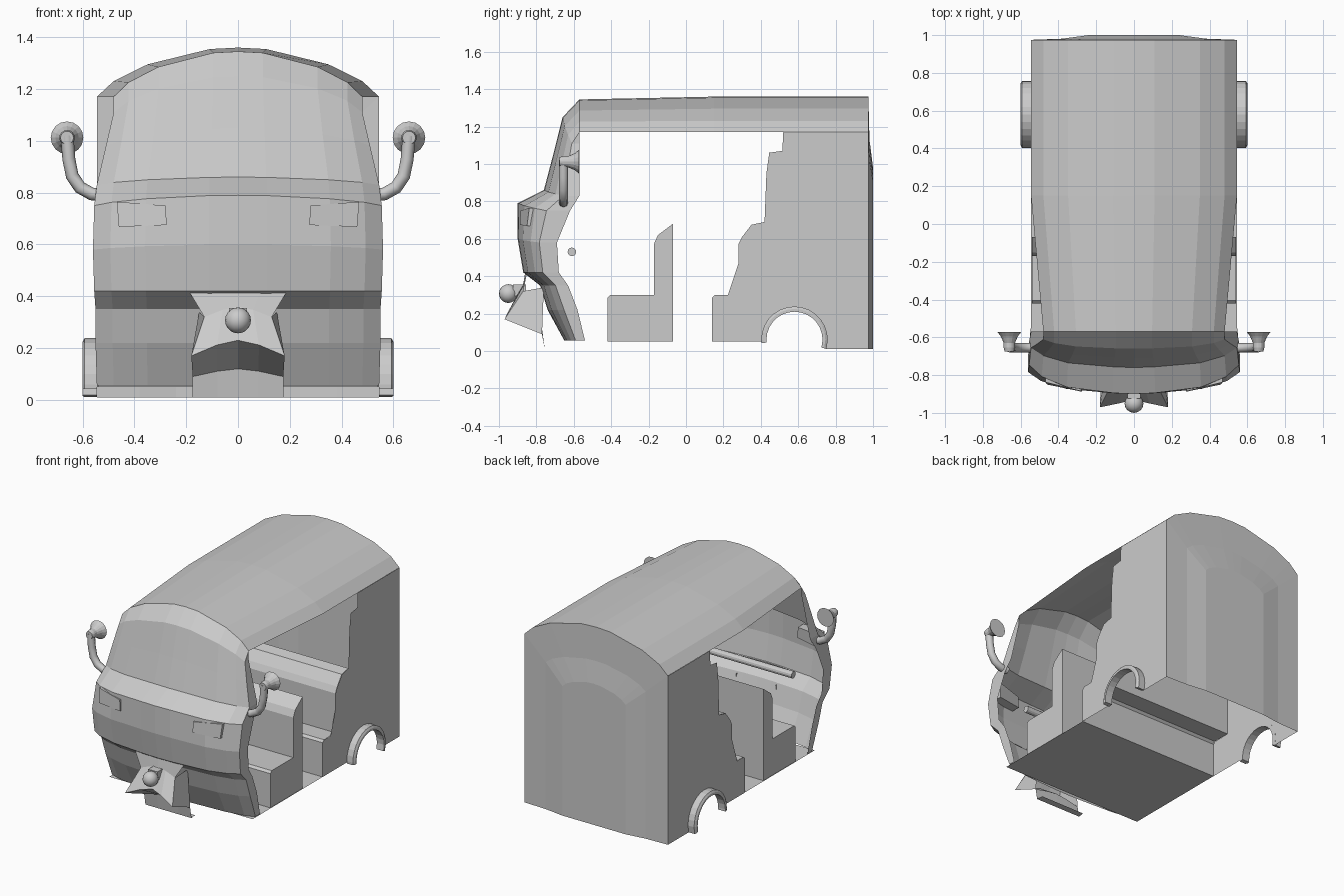
import bpy, bmesh, math
from mathutils import Matrix

if "Cube" in bpy.data.objects:
    bpy.data.objects.remove(bpy.data.objects["Cube"])

grey = bpy.data.materials.new("body_grey")
grey.diffuse_color = (0.6, 0.6, 0.6, 1)
grey.use_nodes = True
grey.node_tree.nodes["Principled BSDF"].inputs["Base Color"].default_value = grey.diffuse_color


def add(name, bm, smooth=False):
    bmesh.ops.remove_doubles(bm, verts=bm.verts, dist=0.0005)
    bmesh.ops.recalc_face_normals(bm, faces=bm.faces)
    me = bpy.data.meshes.new(name)
    bm.to_mesh(me)
    bm.free()
    me.materials.append(grey)
    for p in me.polygons:
        p.use_smooth = smooth
    ob = bpy.data.objects.new(name, me)
    bpy.context.collection.objects.link(ob)
    return ob


def loft(name, rows, closed=False, caps=(False, False), extra=(), smooth=False):
    """Skin a list of equal-length point rows; optional end caps and extra faces."""
    bm = bmesh.new()
    vs = [[bm.verts.new(p) for p in r] for r in rows]
    n = len(rows[0])
    for a, b in zip(vs, vs[1:]):
        for i in range(n if closed else n - 1):
            j = (i + 1) % n
            bm.faces.new((a[i], a[j], b[j], b[i]))
    for row, cap in zip((vs[0], vs[-1]), caps):
        if cap:
            bm.faces.new(row)
    for poly in extra:
        bm.faces.new([bm.verts.new(p) for p in poly])
    return add(name, bm, smooth)


def across(name, profile, hw, closed=True):
    """Extrude a (y, z) side profile across the width."""
    rows = [[(x, y, z) for y, z in profile] for x in (-hw, hw)]
    return loft(name, rows, closed, (closed, closed))


# Shared half cross-section: width fraction, setback weight, drop weight
COLS = [(0, 0, 0), (.2, .02, .03), (.64, .13, .34), (.88, .33, .68), (1, .55, 1), (1, 1, 1)]
COLS = [(-f, a, b) for f, a, b in COLS[:0:-1]] + COLS


def section(hw, yc, ye, zc, ze):
    return [(f * hw, yc + (ye - yc) * a, zc + (ze - zc) * b) for f, a, b in COLS]


# Front shell with windscreen, nose and lower apron
loft("front_shell", [section(*r) for r in (
    (.48, -.57, -.57, 1.345, 1.17), (.48, -.66, -.57, 1.25, 1.11),
    (.51, -.71, -.57, 1.05, .98), (.545, -.76, -.57, .86, .83),
    (.555, -.90, -.62, .79, .75), (.56, -.90, -.69, .60, .58),
    (.555, -.87, -.68, .42, .42), (.55, -.78, -.63, .35, .35),
    (.55, -.74, -.58, .22, .22), (.545, -.65, -.54, .055, .055))])

# Canopy roof
loft("roof", [section(hw, y, y, zt, 1.17) for y, hw, zt in (
    (-.57, .48, 1.345), (.15, .545, 1.36), (.975, .545, 1.36))])


# Rear wall with a raised centre panel
def rear_ring(hw, y, zt, zs):
    return [(-hw, y, .01)] + section(hw, y, y, zt, zs) + [(hw, y, .01)]


loft("rear_wall", [rear_ring(.545, .975, 1.36, 1.17), rear_ring(.38, .981, 1.13, 1.02),
                   rear_ring(.24, 1.0, .98, .90)], False, (False, True))

# Rear seat sheet
rear_seat = [(.14, .05), (.14, .285), (.155, .30), (.28, .30), (.28, .57),
             (.30, .61), (.35, .675), (.42, .69)]
across("rear_seat", rear_seat, .545, False)

# Side panels with a wheel opening, plus the wheel arches
CY, CZ = .58, .06
arc = [math.pi * i / 14 for i in range(15)]
opening = [(CY + .165 * math.cos(a), CZ + .165 * math.sin(a)) for a in arc]
outline = rear_seat + [(.43, .95), (.445, 1.06), (.515, 1.07), (.52, 1.17), (.975, 1.17),
                       (.975, .01), (.745, .01)] + opening + [(.415, .05)]
for s, side in ((1, "right"), (-1, "left")):
    bm = bmesh.new()
    f = bm.faces.new([bm.verts.new((s * .546, y, z)) for y, z in outline])
    bmesh.ops.triangulate(bm, faces=[f])
    add(side + "_side_panel", bm)

    rings = []
    for a in [-.28] + arc + [math.pi + .1]:
        c, d = math.cos(a), math.sin(a)
        rings.append([(s * x, CY + r * c, CZ + r * d)
                      for x, r in ((.545, .178), (.592, .178), (.60, .165), (.60, .15), (.545, .15))])
    loft(side + "_wheel_arch", rings, True, (True, True))

# Front bench
across("front_seat", [(-.42, .05), (-.42, .285), (-.405, .30), (-.17, .30), (-.17, .575),
                      (-.15, .62), (-.07, .68), (-.07, .05)], .54)

# Floor
loft("floor", [[(-.545, y, .05), (.545, y, .05)] for y in (-.62, -.42, .14)])

# Handlebar
bm = bmesh.new()
bmesh.ops.create_cone(bm, cap_ends=True, segments=12, radius1=.023, radius2=.023, depth=.78,
                      matrix=Matrix.Translation((0, -.61, .53)) @ Matrix.Rotation(math.pi / 2, 4, 'Y'))
add("handlebar", bm)

# Front mudguard: hood, underside and flap, with side cheeks
guard = ((.19, -.86, -.85, .42, .42), (.13, -.87, -.87, .36, .32), (.18, -.93, -.97, .23, .17),
         (.175, -.77, -.77, .12, .09), (.175, -.755, -.755, .01, .01), (.17, -.71, -.71, .012, .012))
rows = [[(-w, ye, ze), (-w * .45, (yc + ye) / 2, zc - (zc - ze) * .3), (0, yc, zc),
         (w * .45, (yc + ye) / 2, zc - (zc - ze) * .3), (w, ye, ze)]
        for w, yc, ye, zc, ze in guard]
cheeks = [[(s * .15, -.76, .34), (s * .13, -.87, .32), (s * .18, -.97, .17), (s * .175, -.77, .09)]
          for s in (1, -1)]
loft("front_mudguard", rows, extra=cheeks)

# Horn ball with its mount
bm = bmesh.new()
bmesh.ops.create_uvsphere(bm, u_segments=16, v_segments=10, radius=.05,
                          matrix=Matrix.Translation((0, -.95, .307)))
add("nose_lamp", bm, True)
bm = bmesh.new()
bmesh.ops.create_cube(bm, size=1, matrix=Matrix.Translation((0, -.89, .325)) @ Matrix.Diagonal((.07, .07, .06, 1)))
add("lamp_mount", bm)

for s, side in ((1, "right"), (-1, "left")):
    # Headlight blocks
    front = [(.275, -.888, .675), (.46, -.850, .668), (.468, -.838, .765), (.28, -.885, .75)]
    loft(side + "_headlight", [[(s * x, y + d, z) for x, y, z in front] for d in (0, .07)],
         True, (True, True))

    # Mirror arm
    cu = bpy.data.curves.new(side + "_mirror_arm", 'CURVE')
    cu.dimensions = '3D'
    cu.bevel_depth, cu.bevel_resolution, cu.use_fill_caps = .025, 2, True
    path = [(.51, .79), (.565, .795), (.61, .82), (.64, .865), (.653, .93), (.66, 1.02)]
    sp = cu.splines.new('POLY')
    sp.points.add(len(path) - 1)
    for pt, (x, z) in zip(sp.points, path):
        pt.co = (s * x, -.655, z, 1)
    cu.materials.append(grey)
    bpy.context.collection.objects.link(bpy.data.objects.new(side + "_mirror_arm", cu))

    # Trumpet-shaped mirror head
    rings = [[(s * .66 + r * math.cos(t * math.tau / 16), y, 1.012 + r * math.sin(t * math.tau / 16))
              for t in range(16)]
             for r, y in ((.025, -.675), (.03, -.655), (.03, -.63), (.045, -.595), (.063, -.572))]
    loft(side + "_mirror", rings, True, (True, True))
